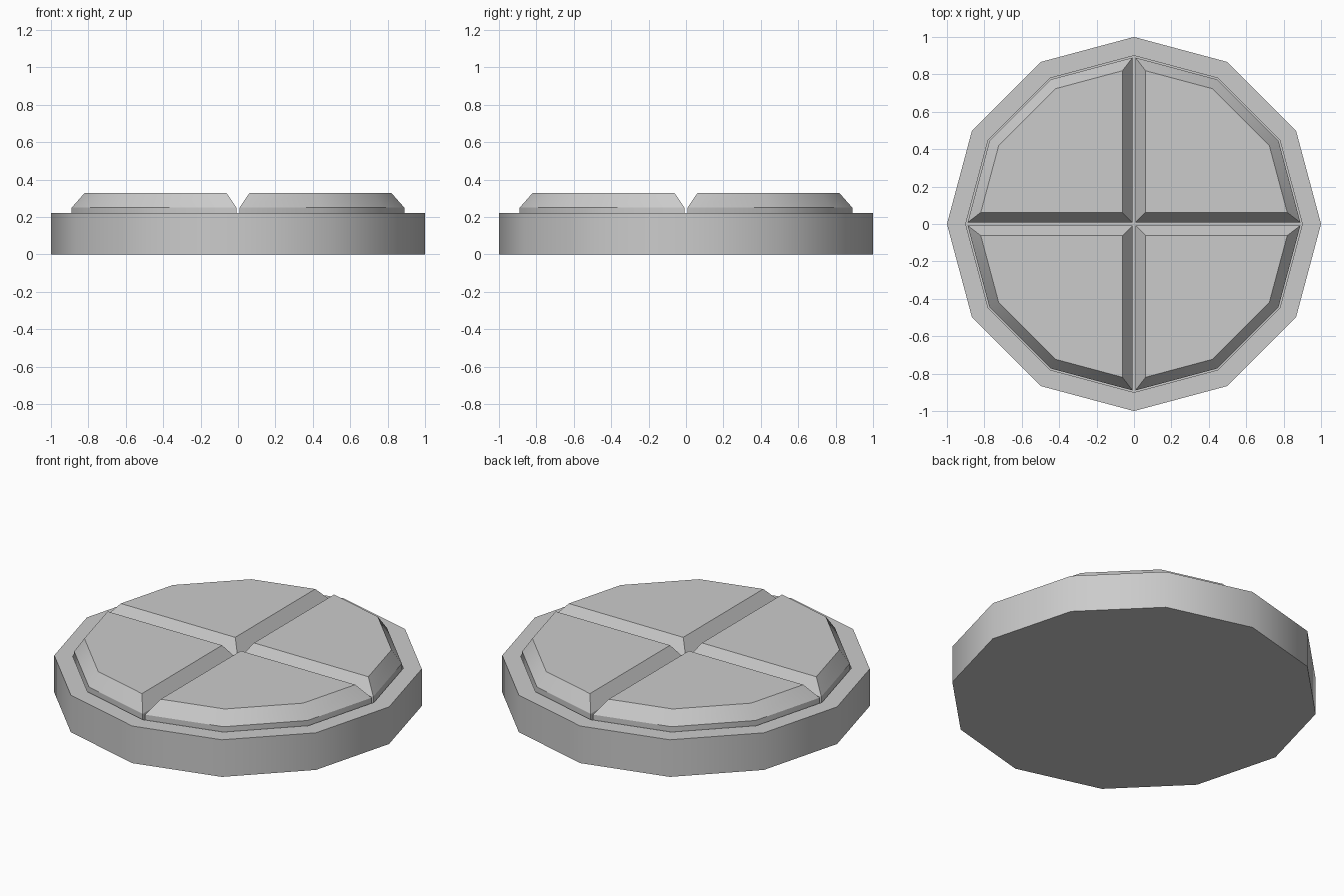
import bpy, bmesh, math

if "Cube" in bpy.data.objects:
    bpy.data.objects.remove(bpy.data.objects["Cube"])

SMOOTH = math.radians(31)
C15 = math.cos(math.radians(15))
T15 = math.tan(math.radians(15))


def finish(name, bm):
    bmesh.ops.recalc_face_normals(bm, faces=bm.faces)
    mesh = bpy.data.meshes.new(name)
    bm.to_mesh(mesh)
    bm.free()
    obj = bpy.data.objects.new(name, mesh)
    bpy.context.collection.objects.link(obj)
    bpy.ops.object.select_all(action='DESELECT')
    obj.select_set(True)
    bpy.context.view_layer.objects.active = obj
    bpy.ops.object.shade_smooth_by_angle(angle=SMOOTH)
    return obj


def stack(name, rings):
    """Loft equal-length rings of points and cap both ends."""
    bm = bmesh.new()
    loops = [[bm.verts.new(p) for p in ring] for ring in rings]
    n = len(loops[0])
    for a, b in zip(loops, loops[1:]):
        for i in range(n):
            j = (i + 1) % n
            bm.faces.new((a[i], a[j], b[j], b[i]))
    bm.faces.new(loops[0])
    bm.faces.new(loops[-1])
    return finish(name, bm)


def dodecagon(r, z):
    return [(r * math.cos(math.radians(30 * i)),
             r * math.sin(math.radians(30 * i)), z) for i in range(12)]


def quarter(inset, z, turn, r=0.9):
    """Quarter of the dodecagon, every side moved inward by inset."""
    tip = r - inset / C15 - inset * T15
    mid = r - inset / C15
    pts = [(inset, inset), (tip, inset),
           (mid * math.cos(math.pi / 6), mid * 0.5),
           (mid * 0.5, mid * math.cos(math.pi / 6)), (inset, tip)]
    c, s = math.cos(turn), math.sin(turn)
    return [(x * c - y * s, x * s + y * c, z) for x, y in pts]


FLOOR, RIM = 0.18, 0.222

# Base disc with a shallow recess for the wedges
stack("base", [dodecagon(1, 0), dodecagon(1, RIM),
               dodecagon(0.9, RIM), dodecagon(0.9, FLOOR)])

# Four chamfered wedges seated in the recess
for k in range(4):
    t = k * math.pi / 2
    stack(f"wedge_{k + 1}", [quarter(0.008, FLOOR, t), quarter(0.008, 0.25, t),
                             quarter(0.062, 0.33, t)])
